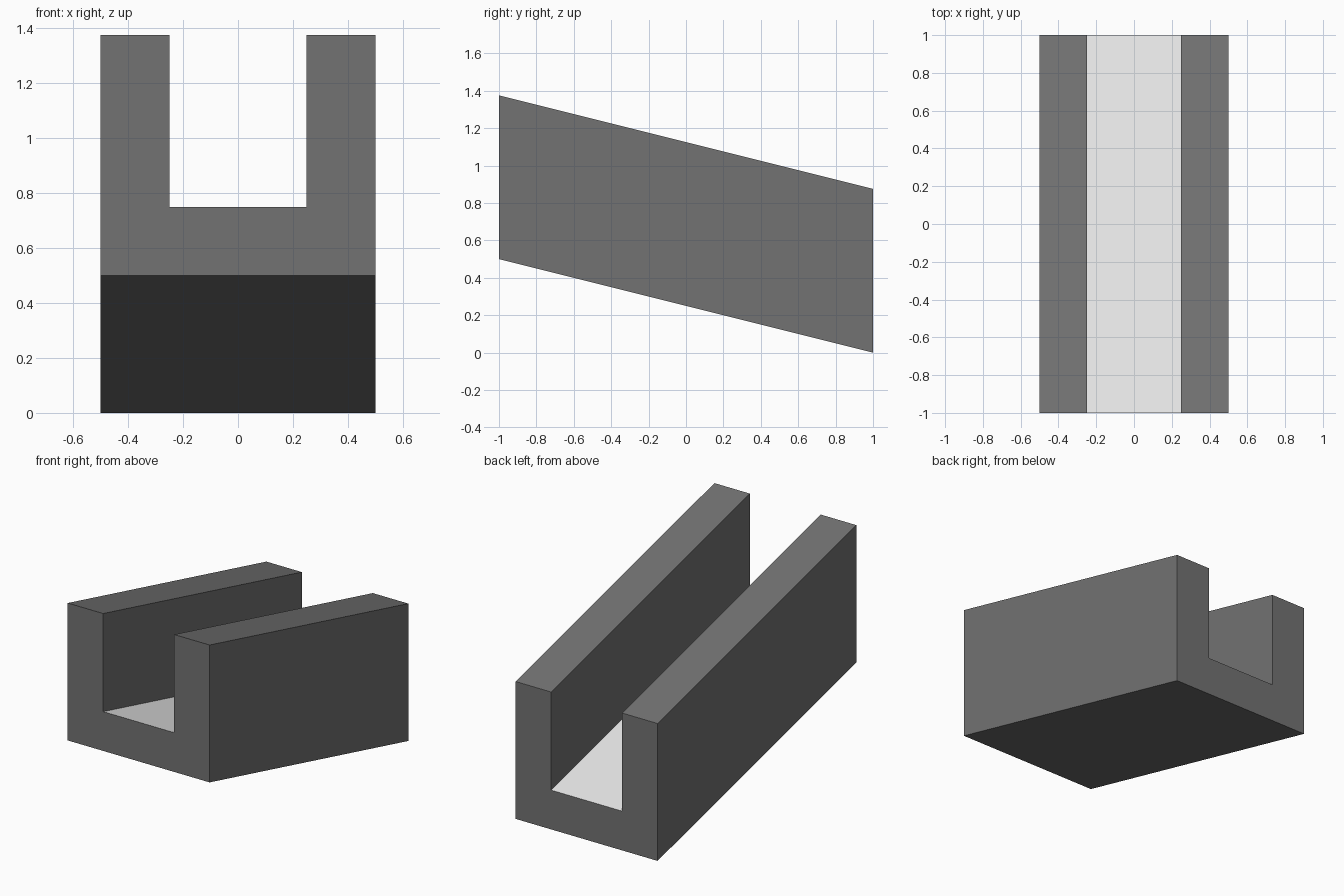
import bpy
import bmesh

cube = bpy.data.objects.get("Cube")
if cube:
    bpy.data.objects.remove(cube, do_unlink=True)


def make_material(name, value):
    mat = bpy.data.materials.new(name)
    mat.use_nodes = True
    color = (value, value, value, 1)
    mat.diffuse_color = color
    mat.node_tree.nodes["Principled BSDF"].inputs["Base Color"].default_value = color
    return mat


# Channel dimensions
half_width, inner, half_length = 0.5, 0.25, 1.0
floor_height, wall_height = 0.25, 0.875
slope = -0.25

# U-shaped section, swept along y
right_side = [(half_width, 0), (half_width, wall_height),
              (inner, wall_height), (inner, floor_height)]
profile = right_side + [(-x, z) for x, z in reversed(right_side)]

bm = bmesh.new()
section = bm.faces.new([bm.verts.new((x, -half_length, z)) for x, z in profile])
swept = bmesh.ops.extrude_face_region(bm, geom=[section], use_keep_orig=True)
for v in swept["geom"]:
    if isinstance(v, bmesh.types.BMVert):
        v.co.y = half_length

# Tilt the run while keeping both ends vertical
for v in bm.verts:
    v.co.z += slope * (v.co.y - half_length)
bmesh.ops.recalc_face_normals(bm, faces=bm.faces)

# Pale strip on the channel floor
for f in bm.faces:
    on_floor = f.normal.z > 0.5 and abs(f.calc_center_median().x) < inner / 2
    f.material_index = int(on_floor)

mesh = bpy.data.meshes.new("sloped_channel")
bm.to_mesh(mesh)
bm.free()
mesh.materials.append(make_material("dark grey", 0.17))
mesh.materials.append(make_material("pale grey", 0.8))
channel = bpy.data.objects.new("sloped_channel", mesh)
bpy.context.collection.objects.link(channel)
